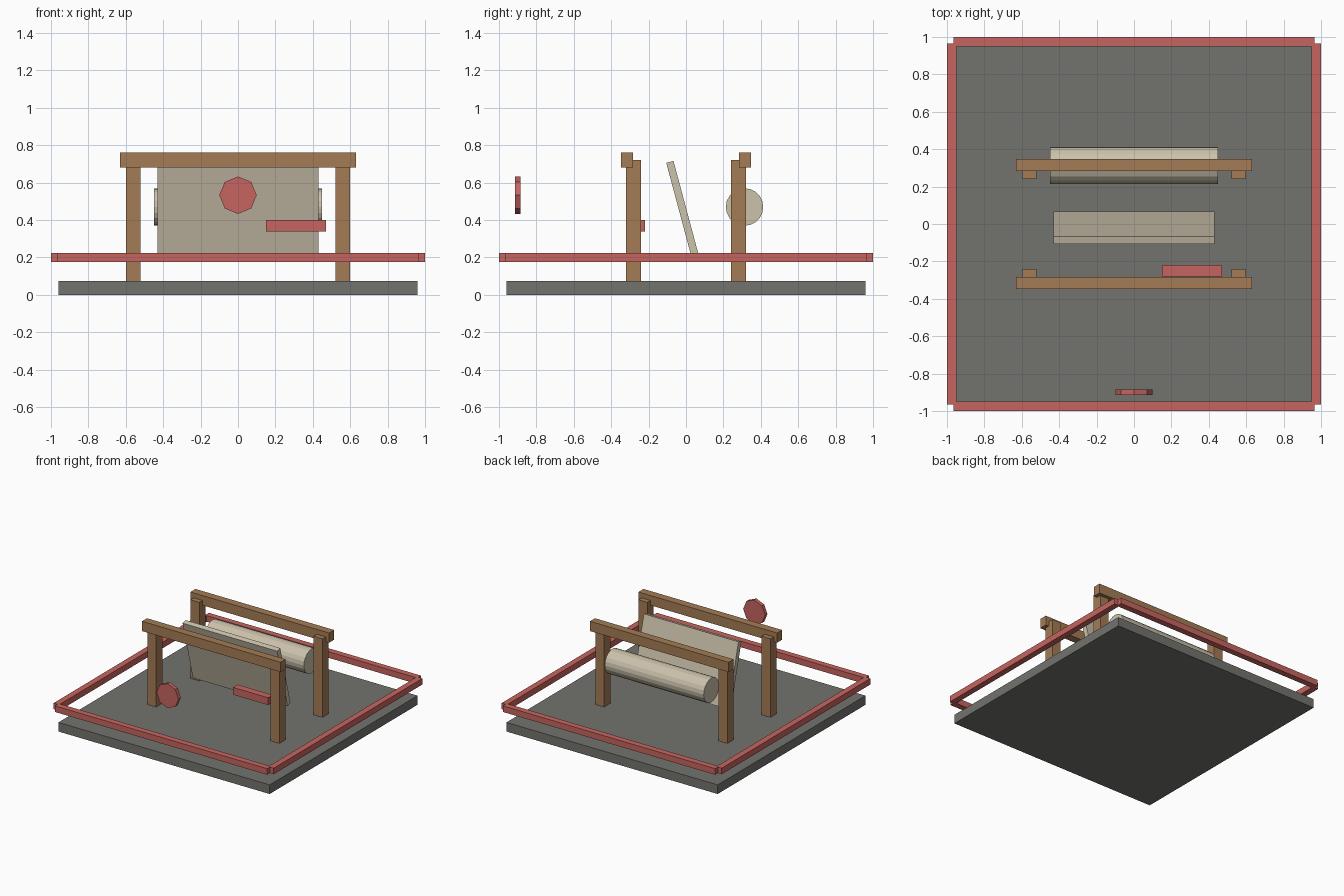
import bpy
from math import radians, pi

if "Cube" in bpy.data.objects:
    bpy.data.objects.remove(bpy.data.objects["Cube"])


def material(name, rgb):
    m = bpy.data.materials.new(name)
    m.diffuse_color = (*rgb, 1)
    m.use_nodes = True
    m.node_tree.nodes["Principled BSDF"].inputs["Base Color"].default_value = m.diffuse_color
    return m


STONE = material("dark_stone", (0.17, 0.17, 0.155))
WOOD = material("wood", (0.37, 0.20, 0.09))
RED = material("red_paint", (0.57, 0.13, 0.115))
CREAM = material("cream", (0.60, 0.54, 0.41))


def finish(name, mat):
    ob = bpy.context.object
    ob.name = name
    ob.data.materials.append(mat)
    bpy.ops.object.transform_apply(location=False, rotation=True, scale=True)
    return ob


def box(name, centre, size, mat, tilt=0):
    bpy.ops.mesh.primitive_cube_add(size=1, location=centre, rotation=(tilt, 0, 0))
    bpy.context.object.scale = size
    return finish(name, mat)


def drum(name, centre, radius, depth, sides, rot, mat):
    bpy.ops.mesh.primitive_cylinder_add(vertices=sides, radius=radius, depth=depth,
                                        location=centre, rotation=rot)
    return finish(name, mat)


# floor slab
box("base", (0, 0, 0.0375), (1.92, 1.92, 0.075), STONE)

# floating rail around the base, notched at the corners
for s, fb, lr in ((-1, "front", "left"), (1, "back", "right")):
    box(fb + "_rail", (0, s * 0.975, 0.2), (1.93, 0.05, 0.05), RED)
    box(lr + "_rail", (s * 0.975, 0, 0.2), (0.05, 1.93, 0.05), RED)

# two wooden frames: posts with a beam on the outer face
for sy, fb in ((-1, "front"), (1, "back")):
    for sx, lr in ((-1, "left"), (1, "right")):
        box(f"{fb}_{lr}_post", (sx * 0.56, sy * 0.28, 0.3975), (0.08, 0.08, 0.645), WOOD)
    box(fb + "_beam", (0, sy * 0.315, 0.72), (1.26, 0.065, 0.08), WOOD)

# leaning panel and roller between the frames
box("leaning_panel", (0, -0.019, 0.46), (0.86, 0.04, 0.52), CREAM, radians(15))
drum("roller", (0, 0.313, 0.47), 0.1, 0.90, 20, (0, pi / 2, 0), CREAM)

# red bar by the front frame and octagonal disc in front
box("red_bar", (0.31, -0.25, 0.37), (0.32, 0.06, 0.06), RED)
drum("octagon_disc", (0, -0.9, 0.533), 0.1, 0.03, 8, (pi / 2, 0, 0), RED)
